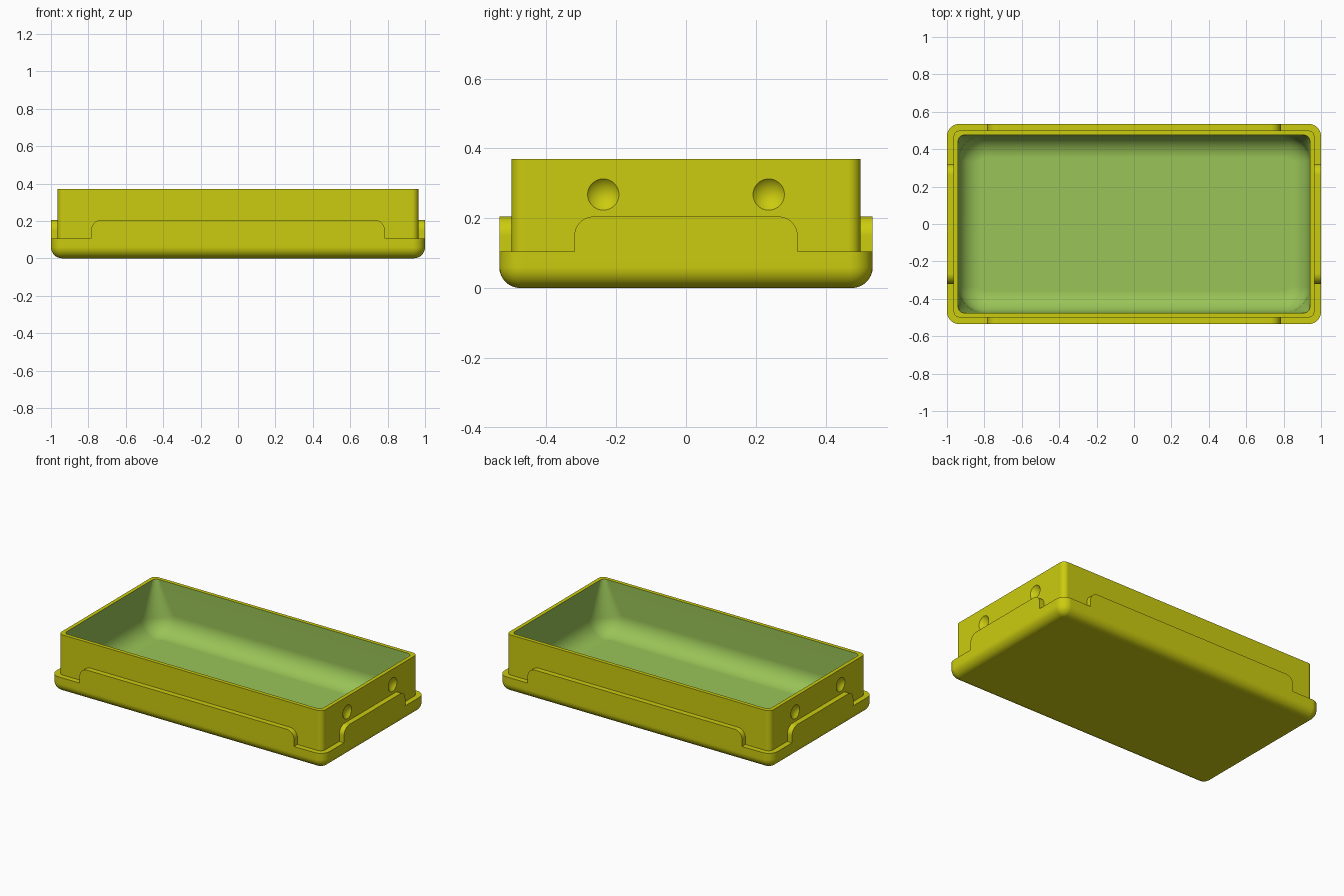
import bpy, bmesh, math
from mathutils import Matrix

if "Cube" in bpy.data.objects:
    bpy.data.objects.remove(bpy.data.objects["Cube"])

SEG = 8  # segments per rounded corner


def material(name, rgb):
    m = bpy.data.materials.new(name)
    m.use_nodes = True
    m.diffuse_color = (*rgb, 1)
    m.node_tree.nodes["Principled BSDF"].inputs["Base Color"].default_value = (*rgb, 1)
    return m


YELLOW = material("olive yellow", (0.6, 0.6, 0.005))
GREEN = material("leaf green", (0.32, 0.55, 0.095))


def make_object(name, bm, mats):
    bmesh.ops.recalc_face_normals(bm, faces=bm.faces)
    mesh = bpy.data.meshes.new(name)
    bm.to_mesh(mesh)
    bm.free()
    for m in mats:
        mesh.materials.append(m)
    ob = bpy.data.objects.new(name, mesh)
    bpy.context.collection.objects.link(ob)
    return ob


def select_only(ob):
    bpy.ops.object.select_all(action="DESELECT")
    ob.select_set(True)
    bpy.context.view_layer.objects.active = ob


def smooth(ob):
    select_only(ob)
    bpy.ops.object.shade_smooth_by_angle(angle=math.radians(30))
    mod = ob.modifiers.new("Flat face normals", "WEIGHTED_NORMAL")
    mod.keep_sharp = True


def rounded_ring(bm, hx, hy, r, z):
    """Ring of vertices around a rounded rectangle."""
    ring = []
    for i, (sx, sy) in enumerate([(1, 1), (-1, 1), (-1, -1), (1, -1)]):
        for k in range(SEG + 1):
            a = math.pi / 2 * (i + k / SEG)
            ring.append(bm.verts.new((sx * (hx - r) + r * math.cos(a),
                                      sy * (hy - r) + r * math.sin(a), z)))
    return ring


# Tray body: (half x, half y, corner radius, height) rings, outside then inside
OX, OY, FIL = 1.0, 0.535, 0.06
WX, WY, TOP, LEDGE = 0.965, 0.5, 0.37, 0.105
CX, CY, FLOOR, CAV = 0.94, 0.475, 0.04, 0.12
arc = [math.pi / 2 * k / SEG for k in range(SEG + 1)]
outside = []
for a in arc:
    d = FIL * (1 - math.sin(a))
    outside.append((OX - d, OY - d, 0.065 - d, FIL * (1 - math.cos(a))))
outside += [(OX, OY, 0.065, LEDGE), (WX, WY, 0.035, LEDGE), (WX, WY, 0.035, TOP)]
inside = [(CX, CY, 0.03, TOP)]
for a in arc:
    d = CAV * (1 - math.cos(a))
    inside.append((CX - d, CY - d, 0.14 - d, FLOOR + CAV * (1 - math.sin(a))))

bm = bmesh.new()
rings = [rounded_ring(bm, *p) for p in outside + inside]
for j in range(len(rings) - 1):
    lo, hi = rings[j], rings[j + 1]
    for i in range(len(lo)):
        n = (i + 1) % len(lo)
        f = bm.faces.new((lo[i], lo[n], hi[n], hi[i]))
        f.material_index = int(j >= len(outside))  # cavity faces are green
bm.faces.new(rings[0])
bm.faces.new(rings[-1]).material_index = 1
tray = make_object("tray_body", bm, [YELLOW, GREEN])

# Round dimples in both end walls
DIM_R, DEPTH = 0.045, 0.02
ball = (DIM_R ** 2 + DEPTH ** 2) / (2 * DEPTH)
bm = bmesh.new()
for sx in (-1, 1):
    for sy in (-1, 1):
        place = Matrix.Translation((sx * (WX - DEPTH + ball), sy * 0.237, 0.268))
        bmesh.ops.create_uvsphere(bm, u_segments=48, v_segments=32, radius=ball,
                                  matrix=place @ Matrix.Rotation(math.pi / 2, 4, "Y"))
cutter = make_object("dimple_cutter", bm, [YELLOW])
cutter.hide_render = True
cut = tray.modifiers.new("Dimples", "BOOLEAN")
cut.operation, cut.solver, cut.object = "DIFFERENCE", "EXACT", cutter
select_only(tray)
bpy.ops.object.modifier_apply(modifier=cut.name)
bpy.data.objects.remove(cutter)
smooth(tray)


# Raised lips standing on the ledge, with rounded upper corners
def lip(name, half, inner, outer, turn):
    height, r = 0.205, 0.055
    pts = [(-half, LEDGE), (half, LEDGE)]
    pts += [(half - r + r * math.cos(a), height - r + r * math.sin(a)) for a in arc]
    pts += [(-half + r - r * math.sin(a), height - r + r * math.cos(a)) for a in arc]
    bm = bmesh.new()
    face = bm.faces.new([bm.verts.new((x, -outer, z)) for x, z in pts])
    out = bmesh.ops.extrude_face_region(bm, geom=[face])["geom"]
    bmesh.ops.translate(bm, vec=(0, outer - inner, 0),
                        verts=[v for v in out if isinstance(v, bmesh.types.BMVert)])
    bm.transform(Matrix.Rotation(turn, 4, "Z"))
    smooth(make_object(name, bm, [YELLOW]))


lip("front_lip", 0.785, WY, OY, 0)
lip("back_lip", 0.785, WY, OY, math.pi)
lip("left_lip", 0.32, WX, OX, math.pi / 2)
lip("right_lip", 0.32, WX, OX, -math.pi / 2)
